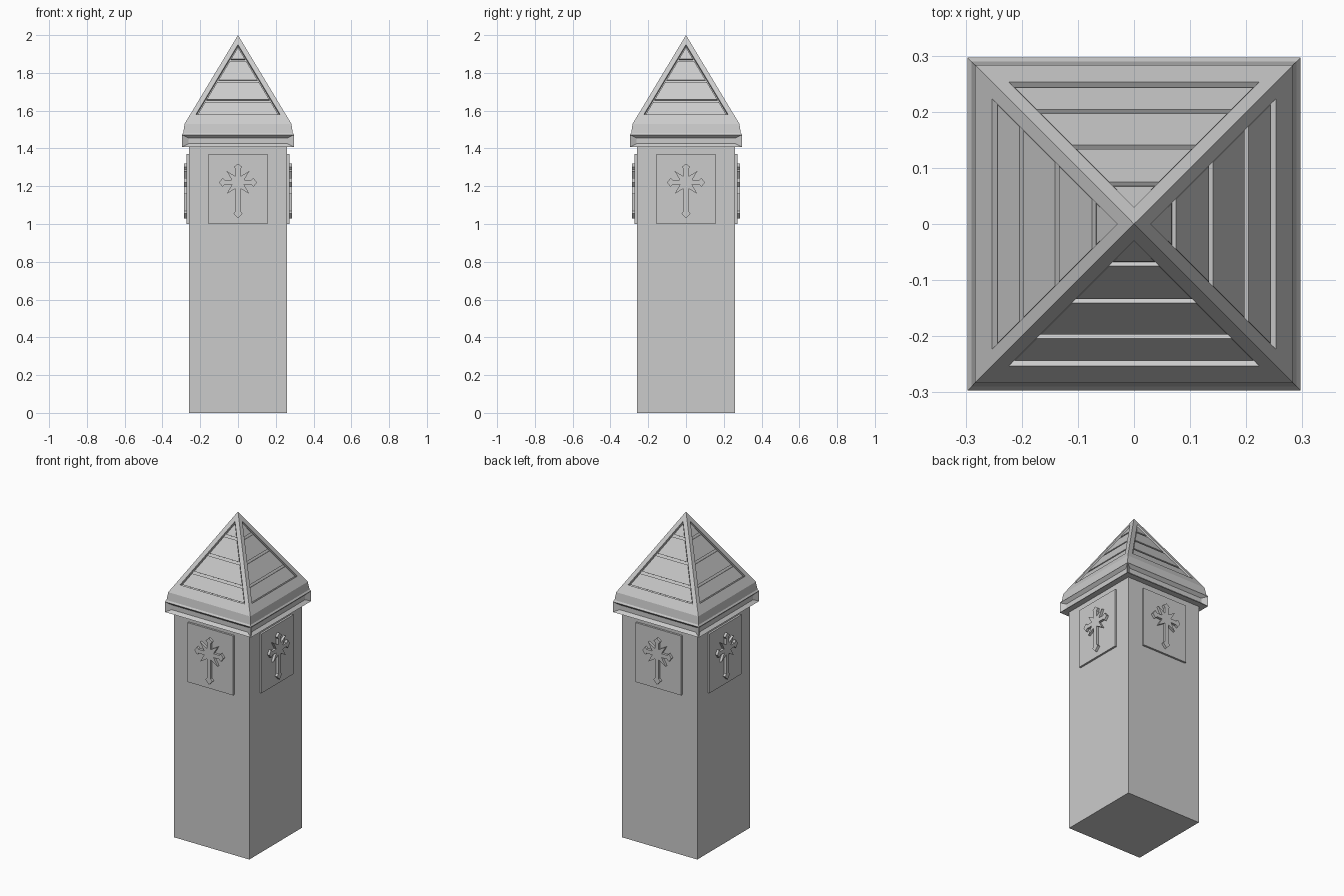
import bpy, bmesh
from math import pi
from mathutils import Vector, Matrix

if "Cube" in bpy.data.objects:
    bpy.data.objects.remove(bpy.data.objects["Cube"])

TURNS = [Matrix.Rotation(i * pi / 2, 4, 'Z') for i in range(4)]


def finish(name, bm):
    bmesh.ops.recalc_face_normals(bm, faces=bm.faces)
    me = bpy.data.meshes.new(name)
    bm.to_mesh(me)
    bm.free()
    ob = bpy.data.objects.new(name, me)
    bpy.context.collection.objects.link(ob)
    return ob


def prism(bm, near, far):
    """Closed solid between two matching outlines."""
    a = [bm.verts.new(p) for p in near]
    b = [bm.verts.new(p) for p in far]
    n = len(a)
    bm.faces.new(a)
    bm.faces.new(b[::-1])
    for i in range(n):
        j = (i + 1) % n
        bm.faces.new((a[i], b[i], b[j], a[j]))


def four_sided(name, outline, d0, d1):
    """Extrude an (x, z) outline on the front face and repeat on all sides."""
    bm = bmesh.new()
    for m in TURNS:
        prism(bm, [m @ Vector((x, -d0, z)) for x, z in outline],
              [m @ Vector((x, -d1, z)) for x, z in outline])
    return finish(name, bm)


def square(h, z):
    return [(-h, -h, z), (h, -h, z), (h, h, z), (-h, h, z)]


# Shaft
bm = bmesh.new()
prism(bm, square(0.26, 0), square(0.26, 1.41))
finish("shaft", bm)

# Plaques on the four sides
four_sided("plaques", [(-.157, 1.0), (.157, 1.0), (.157, 1.37), (-.157, 1.37)], 0.25, 0.272)

# Rayed cross emblems
half = [(.022, .082), (.012, .068), (.012, .032), (.06, .06), (.032, .012),
        (.07, .012), (.082, .024), (.1, 0), (.082, -.024), (.07, -.012),
        (.032, -.012), (.06, -.06), (.012, -.032), (.012, -.15), (.024, -.164)]
outline = [(0, .1)] + half + [(0, -.19)] + [(-x, z) for x, z in reversed(half)]
four_sided("emblems", [(x, z + 1.22) for x, z in outline], 0.265, 0.287)

# Cornice with a sunken strip on each side and a sloped shoulder
H, Z0, APEX = 0.283, 1.53, 2.0
bm = bmesh.new()
levels = [(0.297, 1.408), (0.297, 1.472), (0.29, 1.482), (H, Z0)]
rings = [[bm.verts.new(p) for p in square(h, z)] for h, z in levels]
bm.faces.new(rings[0])
bm.faces.new(rings[-1])
sides = []
for k in range(3):
    for i in range(4):
        j = (i + 1) % 4
        f = bm.faces.new((rings[k][i], rings[k][j], rings[k + 1][j], rings[k + 1][i]))
        if k == 0:
            sides.append(f)
bmesh.ops.recalc_face_normals(bm, faces=bm.faces)
bmesh.ops.inset_individual(bm, faces=sides, thickness=0.017, use_even_offset=True)
# widen the strip's end margins, then push it inwards
for f in sides:
    n = f.normal.copy()
    for v in f.verts:
        t = Vector((0.262 if v.co.x > 0 else -0.262, 0.262 if v.co.y > 0 else -0.262, 0))
        if abs(n.x) > 0.5:
            v.co.y = t.y
        else:
            v.co.x = t.x
        v.co -= n * 0.018
finish("cornice", bm)

# Pyramid roof: each slope has a sunken triangular field
NORMAL = Vector((0, -(APEX - Z0), H)).normalized()


def slope(u, z, depth=0.0):
    """Point on the front slope at offset u and height z, sunk by depth."""
    return Vector((u, -H * (APEX - z) / (APEX - Z0), z)) - NORMAL * depth


def field_half(z, gap=0.0):
    return (1.95 - gap - z) * H / (APEX - Z0)


bm = bmesh.new()
FLOOR = 0.016
for m in TURNS:
    w = field_half(1.58)
    outer = [bm.verts.new(m @ slope(*p)) for p in ((-H, Z0), (H, Z0), (0, APEX))]
    field = [(-w, 1.58), (w, 1.58), (0, 1.95)]
    rim = [bm.verts.new(m @ slope(*p)) for p in field]
    floor = [bm.verts.new(m @ slope(*p, FLOOR)) for p in field]
    for i in range(3):
        j = (i + 1) % 3
        bm.faces.new((outer[i], outer[j], rim[j], rim[i]))
        bm.faces.new((rim[i], rim[j], floor[j], floor[i]))
    bm.faces.new(floor)
bmesh.ops.remove_doubles(bm, verts=bm.verts, dist=1e-5)
finish("roof", bm)

# Roof boards laid in the sunken fields, separated by grooves
bm = bmesh.new()
for m in TURNS:
    for lo, hi in ((1.584, 1.65), (1.662, 1.755), (1.767, 1.865), (1.877, 1.938)):
        a, b = field_half(lo, 0.012), max(field_half(hi, 0.012), 0.001)
        pts = [(-a, lo), (a, lo), (b, hi), (-b, hi)]
        prism(bm, [m @ slope(*p, FLOOR + 0.001) for p in pts],
              [m @ slope(*p, 0.008) for p in pts])
finish("roof_boards", bm)
